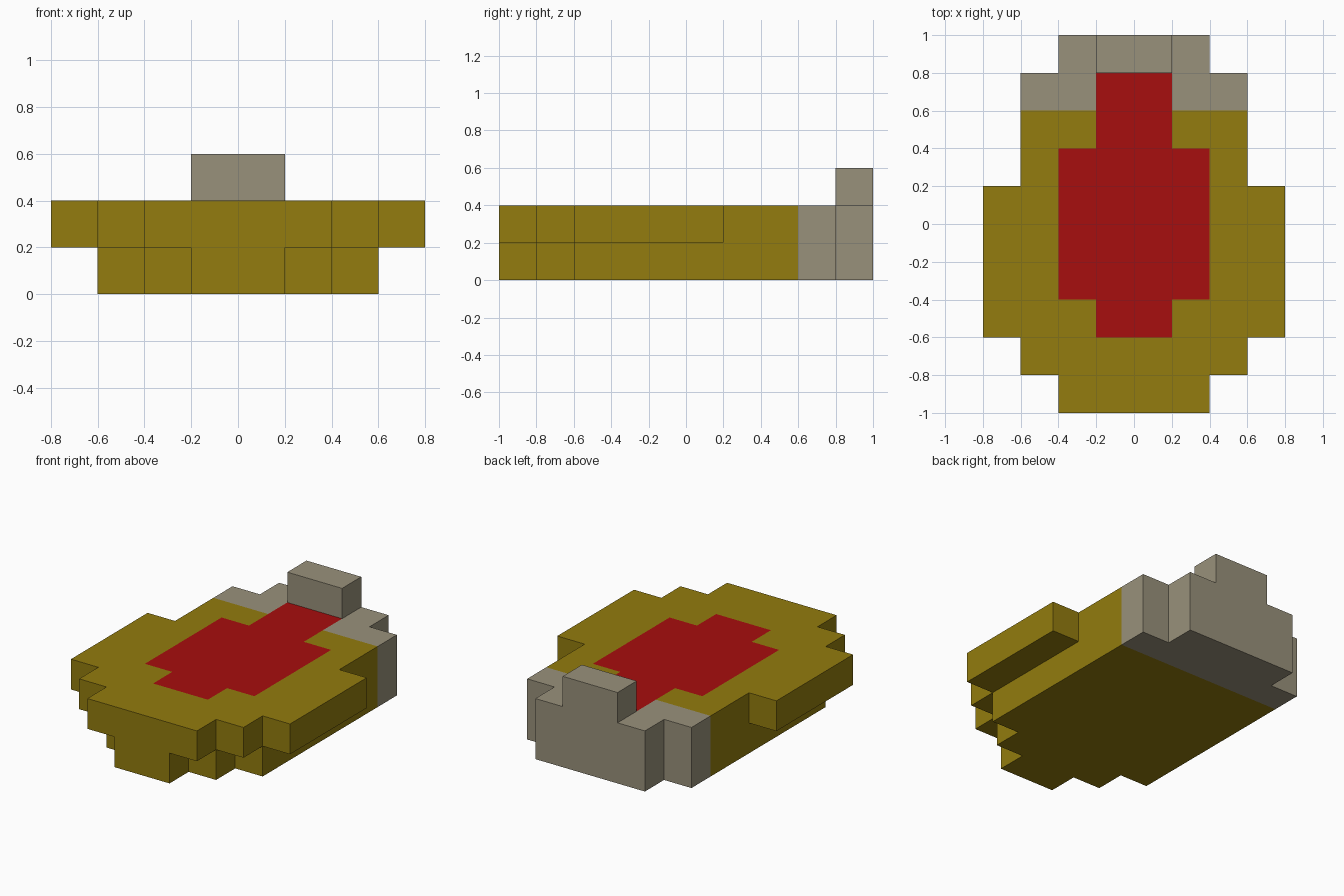
import bpy
import bmesh
import math

cube = bpy.data.objects.get("Cube")
if cube:
    bpy.data.objects.remove(cube, do_unlink=True)

S = 0.2  # block size
NX, NY, NZ = 8, 10, 3

# Half width in blocks of each row, from front to back, for each layer
LAYERS = [
    [1, 2, 3, 3, 3, 3, 3, 3, 3, 2],
    [2, 3, 4, 4, 4, 4, 3, 3, 3, 2],
    [0, 0, 0, 0, 0, 0, 0, 0, 0, 1],
]
# Half width of the red top panel in each row
PANEL = [0, 0, 1, 2, 2, 2, 2, 1, 1, 0]
REAR_START = 8  # first row of the grey rear section


def linear(c):
    c /= 255
    return c / 12.92 if c <= 0.04045 else ((c + 0.055) / 1.055) ** 2.4


def material(name, rgb):
    mat = bpy.data.materials.new(name)
    mat.use_nodes = True
    col = [linear(c) for c in rgb] + [1.0]
    mat.diffuse_color = col
    bsdf = next(n for n in mat.node_tree.nodes if n.type == 'BSDF_PRINCIPLED')
    bsdf.inputs["Base Color"].default_value = col
    bsdf.inputs["Roughness"].default_value = 0.8
    return mat


GOLD = material("dark_gold", (147, 124, 14))
GREY = material("warm_grey", (153, 145, 123))
RED = material("deep_red", (167, 14, 14))


def inside(half, i):
    return NX // 2 - half <= i < NX // 2 + half


def filled(i, j, k):
    return 0 <= j < NY and 0 <= k < NZ and inside(LAYERS[k][j], i)


def block_shell(name, rows, base):
    """Outer skin of the blocks in the given rows, merged into large flat faces."""
    bm = bmesh.new()
    for k in range(NZ):
        for j in rows:
            for i in range(NX):
                if not filled(i, j, k):
                    continue
                cell = (i, j, k)
                for axis in range(3):
                    for side in (0, 1):
                        near = list(cell)
                        near[axis] += 2 * side - 1
                        if filled(*near):
                            continue
                        u, v = (axis + 1) % 3, (axis + 2) % 3
                        corners = []
                        for du, dv in ((0, 0), (1, 0), (1, 1), (0, 1)):
                            p = list(cell)
                            p[axis] += side
                            p[u] += du
                            p[v] += dv
                            corners.append(bm.verts.new((
                                (p[0] - NX / 2) * S, (p[1] - NY / 2) * S, p[2] * S)))
                        face = bm.faces.new(corners if side else corners[::-1])
                        # red panel on the deck
                        top = axis == 2 and side == 1 and k == 1
                        face.material_index = int(top and inside(PANEL[j], i))
    bmesh.ops.remove_doubles(bm, verts=bm.verts, dist=0.001)
    bmesh.ops.dissolve_limit(bm, angle_limit=math.radians(1), verts=bm.verts,
                             edges=bm.edges, delimit={'MATERIAL'})
    mesh = bpy.data.meshes.new(name)
    bm.to_mesh(mesh)
    bm.free()
    mesh.materials.append(base)
    mesh.materials.append(RED)
    obj = bpy.data.objects.new(name, mesh)
    bpy.context.collection.objects.link(obj)
    return obj


# Stepped gold body with its red panel
block_shell("body", range(REAR_START), GOLD)

# Grey rear section with the raised block
block_shell("rear_section", range(REAR_START, NY), GREY)
